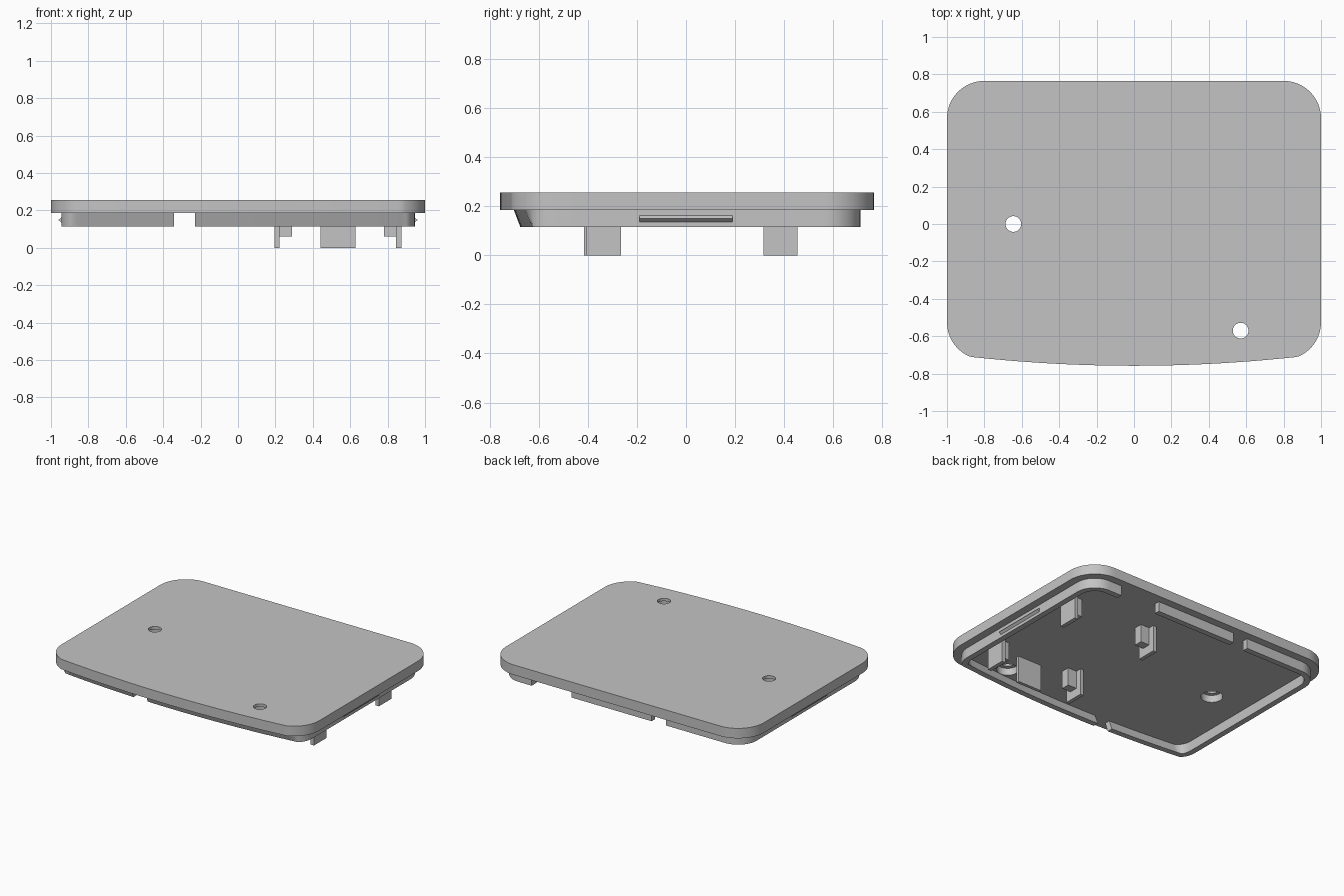
import bpy, bmesh
from math import sin, cos, radians, pi
from mathutils import Vector

old = bpy.data.objects.get("Cube")
if old:
    bpy.data.objects.remove(old, do_unlink=True)

GREY = bpy.data.materials.new("plain grey")
GREY.use_nodes = True
GREY.diffuse_color = (0.55, 0.55, 0.55, 1)
GREY.node_tree.nodes["Principled BSDF"].inputs["Base Color"].default_value = (0.55, 0.55, 0.55, 1)

Z_LIP, Z_PLATE, Z_TOP = 0.115, 0.185, 0.255
Z_JOIN = Z_PLATE + 0.004          # hidden overlap into the plate


def finish(name, bm):
    bmesh.ops.recalc_face_normals(bm, faces=bm.faces)
    mesh = bpy.data.meshes.new(name)
    bm.to_mesh(mesh)
    bm.free()
    mesh.materials.append(GREY)
    obj = bpy.data.objects.new(name, mesh)
    bpy.context.collection.objects.link(obj)
    return obj


def box(name, x, y, z):
    bm = bmesh.new()
    bmesh.ops.create_cube(bm, size=1)
    for v in bm.verts:
        for i, (a, b) in enumerate((x, y, z)):
            v.co[i] = a if v.co[i] < 0 else b
    return finish(name, bm)


def cylinder(name, x, y, r, z0, z1):
    bm = bmesh.new()
    bmesh.ops.create_cone(bm, cap_ends=True, segments=40, radius1=r, radius2=r, depth=z1 - z0)
    bmesh.ops.translate(bm, verts=bm.verts, vec=(x, y, (z0 + z1) / 2))
    return finish(name, bm)


def stack(name, loops, closed=False):
    """Skin a list of equal point loops; closed joins last to first, otherwise capped."""
    bm = bmesh.new()
    rings = [[bm.verts.new(p) for p in loop] for loop in loops]
    n = len(rings[0])
    pairs = list(zip(rings, rings[1:])) + ([(rings[-1], rings[0])] if closed else [])
    for a, b in pairs:
        for i in range(n):
            j = (i + 1) % n
            bm.faces.new((a[i], a[j], b[j], b[i]))
    if not closed:
        bm.faces.new(rings[0])
        bm.faces.new(rings[-1])
    return finish(name, bm)


def cut(obj, cutters):
    bpy.context.view_layer.objects.active = obj
    for c in cutters:
        mod = obj.modifiers.new("cut", "BOOLEAN")
        mod.operation, mod.solver, mod.object = "DIFFERENCE", "EXACT", c
        bpy.ops.object.modifier_apply(modifier=mod.name)
        bpy.data.objects.remove(c, do_unlink=True)


def bow(x, d):
    return -0.758 + d + 0.043 * (x / 0.83) ** 2


def outline(d, z, lean=0.0):
    """Rounded outline with a bowed front, inset by d; lean pushes the front back."""
    pts, r, steps = [], 0.2 - d, 16
    for cx, cy, a0, a1 in ((0.8, -0.525, -82, 0), (0.8, 0.565, 0, 90),
                           (-0.8, 0.565, 90, 180), (-0.8, -0.525, 180, 262)):
        for i in range(steps + 1):
            a = radians(a0 + (a1 - a0) * i / steps)
            pts.append((cx + r * cos(a), cy + r * sin(a)))
    x0 = pts[-1][0]
    for i in range(1, 24):
        x = x0 * (1 - i / 12)
        pts.append((x, bow(x, d)))
    return [Vector((x, max(y, bow(x, d) + lean) if y < 0 else y, z)) for x, y in pts]


# Cover plate with two stepped screw holes
plate = stack("cover_plate", [outline(0, Z_PLATE), outline(0, Z_TOP)])
for hx, hy in ((-0.645, 0.0), (0.57, -0.57)):
    cut(plate, [cylinder("bore", hx, hy, 0.07, 0.1, 0.235),
                cylinder("hole", hx, hy, 0.042, 0.1, 0.4)])

# Thin lip below the plate, leaning inward at the front
OUT, INN, LEAN = 0.055, 0.095, 0.028
lip = stack("lip", [outline(OUT, Z_JOIN), outline(OUT, Z_LIP, LEAN),
                    outline(INN, Z_LIP, LEAN), outline(INN, Z_JOIN)], closed=True)
cut(lip, [box("gap", (-0.343, -0.23), (-0.9, 0.9), (0, 0.3)),
          box("gap", (0.39, 0.70), (0.5, 0.9), (0, 0.3))])

# Snap ridges on both sides
ridges = []
for side, label in ((1, "left"), (-1, "right")):
    profile = ((0.94, 0.131), (0.96, 0.149), (0.94, 0.167))
    ridges.append(stack("snap_ridge_" + label,
                        [[(side * x, y, z) for x, z in profile] for y in (-0.19, 0.19)]))

# Four legs, each with a short inner tab
for y0, y1, row in ((-0.405, -0.265, "front"), (0.315, 0.455, "back")):
    ym = (y0 + y1) / 2
    for leg, tab, label in (((0.845, 0.873), (0.78, 0.85), "left"),
                            ((0.195, 0.222), (0.215, 0.29), "right")):
        box(f"{row}_{label}_leg", leg, (y0, y1), (0, Z_JOIN))
        box(f"{row}_{label}_tab", tab, (ym - 0.03, ym + 0.03), (0.06, Z_JOIN))

# Wide stop between the front legs
box("wide_stop", (0.44, 0.627), (-0.415, -0.393), (0, Z_JOIN))

# Smooth the curved walls, keep the edges sharp
bpy.ops.object.select_all(action="DESELECT")
for obj in (plate, lip):
    obj.select_set(True)
bpy.context.view_layer.objects.active = plate
bpy.ops.object.shade_smooth_by_angle(angle=radians(25))
